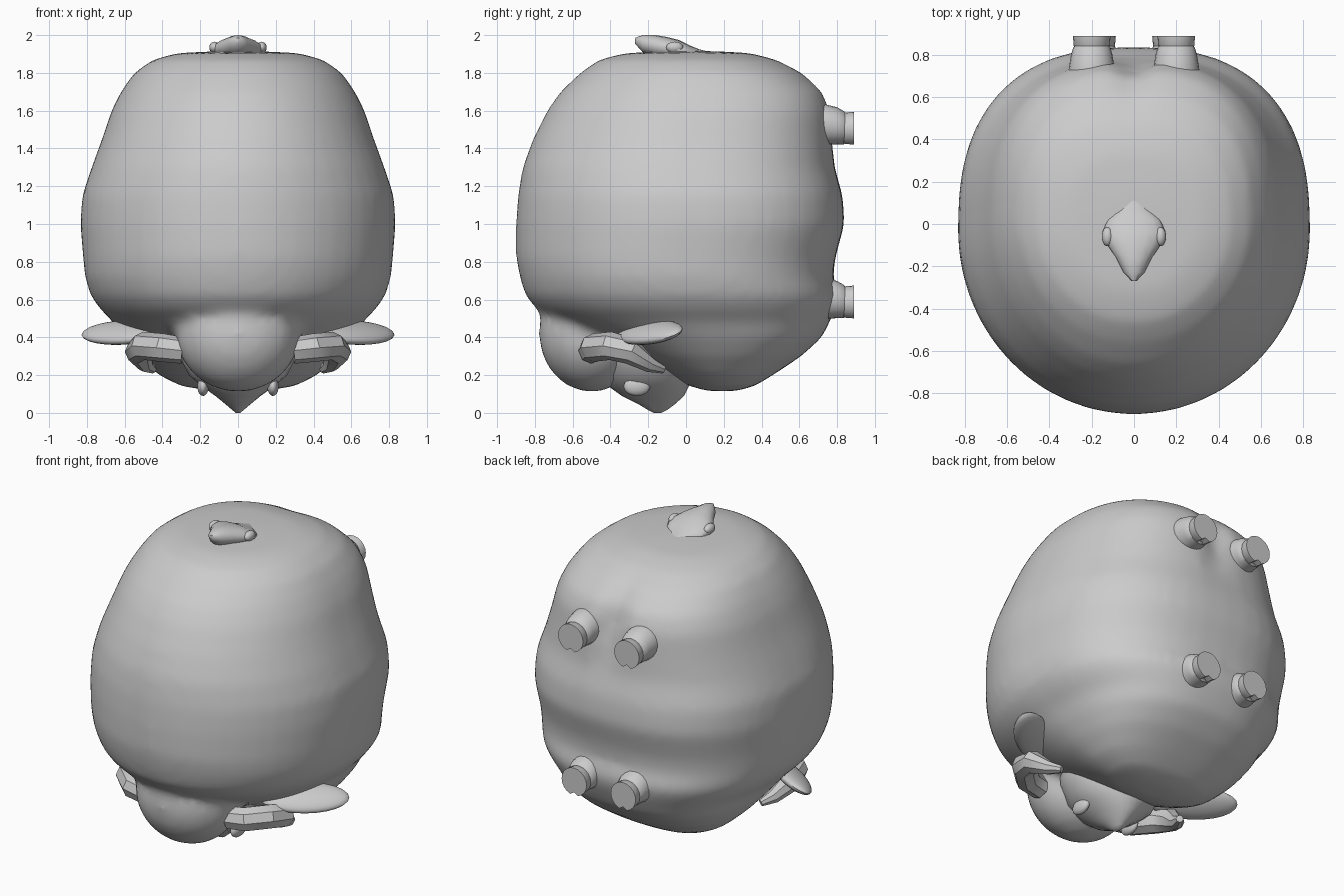
import bpy, bmesh, math
from mathutils import Vector, Matrix

if "Cube" in bpy.data.objects:
    bpy.data.objects.remove(bpy.data.objects["Cube"])


def finish(name, bm, angle=40):
    bmesh.ops.recalc_face_normals(bm, faces=bm.faces)
    me = bpy.data.meshes.new(name)
    bm.to_mesh(me)
    bm.free()
    ob = bpy.data.objects.new(name, me)
    bpy.context.collection.objects.link(ob)
    bpy.ops.object.select_all(action='DESELECT')
    ob.select_set(True)
    bpy.context.view_layer.objects.active = ob
    bpy.ops.object.shade_smooth_by_angle(angle=math.radians(angle))
    return ob


def loft(bm, rings):
    vs = [[bm.verts.new(p) for p in r] for r in rings]
    n = len(vs[0])
    for a, b in zip(vs, vs[1:]):
        for i in range(n):
            bm.faces.new((a[i], a[(i + 1) % n], b[(i + 1) % n], b[i]))
    bm.faces.new(vs[0])
    bm.faces.new(vs[-1])


def ellipsoid(bm, c, r, rot=None):
    m = Matrix.Translation(c) @ (rot or Matrix()) @ Matrix.Diagonal((*r, 1))
    bmesh.ops.create_uvsphere(bm, u_segments=24, v_segments=14, radius=1, matrix=m)


def tube(bm, path, n=10, flat=1.0):
    """Round path of (point, radius)."""
    pts = [Vector(p) for p, r in path]
    rings = []
    for i, (p, r) in enumerate(path):
        d = (pts[min(i + 1, len(pts) - 1)] - pts[max(i - 1, 0)]).normalized()
        u = d.cross(Vector((0, 0, 1))).normalized()
        v = u.cross(d)
        rings.append([pts[i] + u * r * flat * math.cos(2 * math.pi * k / n)
                      + v * r * math.sin(2 * math.pi * k / n) for k in range(n)])
    loft(bm, rings)


# Body: stacked sections (z, half width, y front, y back), rounder at the front
sections = [
    (0.115, 0.12, 0.12, 0.26), (0.14, 0.30, 0.02, 0.36), (0.2, 0.42, -0.10, 0.46),
    (0.3, 0.53, -0.30, 0.61), (0.4, 0.61, -0.50, 0.72), (0.48, 0.66, -0.68, 0.76),
    (0.55, 0.73, -0.79, 0.79), (0.62, 0.78, -0.85, 0.81), (0.72, 0.81, -0.88, 0.78),
    (0.82, 0.82, -0.90, 0.79), (1.0, 0.835, -0.90, 0.84), (1.15, 0.825, -0.89, 0.83),
    (1.3, 0.775, -0.865, 0.79), (1.45, 0.72, -0.81, 0.78), (1.6, 0.67, -0.735, 0.77),
    (1.7, 0.62, -0.665, 0.73), (1.8, 0.55, -0.56, 0.62), (1.87, 0.45, -0.46, 0.48),
    (1.905, 0.32, -0.32, 0.34), (1.915, 0.10, -0.05, 0.15)]
N = 48
rings = []
for z, w, y0, y1 in sections:
    mid = (y0 + y1) / 2
    ring = []
    for k in range(N):
        a = 2 * math.pi * k / N
        c, s = math.cos(a), math.sin(a)
        e = 2 / 2.5 if s > 0 else 1
        x = w * math.copysign(abs(c) ** e, c)
        y = mid + (y1 - y0) / 2 * math.copysign(abs(s) ** e, s)
        if s > 0:  # groove between the hind legs
            y -= 0.06 * math.exp(-(x / 0.06) ** 2 - ((z - 1.6) / 0.18) ** 2)
        ring.append((x, y, z))
    rings.append(ring)
bm = bmesh.new()
loft(bm, rings)
ellipsoid(bm, (0, -0.50, 0.42), (0.33, 0.28, 0.31))   # forehead
body = finish("body", bm)
rm = body.modifiers.new("blend", 'REMESH')
rm.mode = 'VOXEL'
rm.voxel_size = 0.03
rm.use_smooth_shade = True
sm = body.modifiers.new("soften", 'SMOOTH')
sm.factor = 0.5
sm.iterations = 9

# Muzzle: tapers down to a ridge
bm = bmesh.new()
prof = [(0.42, 0.33, -0.48, 0.05), (0.30, 0.31, -0.48, 0.05), (0.2, 0.26, -0.45, 0.03),
        (0.14, 0.19, -0.41, 0.015), (0.09, 0.12, -0.34, -0.01), (0.045, 0.065, -0.25, -0.06),
        (0.015, 0.03, -0.20, -0.10), (0.0, 0.012, -0.17, -0.13)]
loft(bm, [[(w * math.cos(k * math.pi / 12), (a + b) / 2 + (b - a) / 2 * math.sin(k * math.pi / 12), z)
           for k in range(24)] for z, w, a, b in prof])
finish("muzzle", bm, 60)

for s, side in ((1, "right"), (-1, "left")):
    # Eye disc on the muzzle flank
    bm = bmesh.new()
    ellipsoid(bm, (s * 0.185, -0.26, 0.14), (0.03, 0.07, 0.05))
    finish(side + "_eye", bm)

    # Ear: flat leaf sweeping outward and back
    bm = bmesh.new()
    rot = Matrix.Rotation(s * math.radians(36), 4, 'Z') @ Matrix.Rotation(math.radians(28), 4, 'X')
    ellipsoid(bm, (s * 0.61, -0.19, 0.425), (0.26, 0.11, 0.045), rot)
    finish(side + "_ear", bm)

    # Horn: thick faceted base curling back to the tip
    bm = bmesh.new()
    tube(bm, [((s * 0.29, -0.50, 0.33), 0.07), ((s * 0.40, -0.49, 0.345), 0.075),
              ((s * 0.50, -0.40, 0.355), 0.075), ((s * 0.53, -0.29, 0.325), 0.07),
              ((s * 0.49, -0.19, 0.255), 0.042), ((s * 0.45, -0.12, 0.23), 0.022)], 8)
    finish(side + "_horn", bm, 35)

    # Legs with cloven hooves, pointing along +y
    for x, z, part in ((0.2, 1.52, "hind"), (0.175, 0.6, "fore")):
        def disc(y, r, zc, notch=0):
            out = []
            for k in range(20):
                a = 2 * math.pi * k / 20
                q = r * (1 - (notch if k == 15 else 0))
                out.append((s * x + q * math.cos(a), y, zc + q * math.sin(a)))
            return out
        bm = bmesh.new()
        loft(bm, [disc(0.60, 0.12, z), disc(0.74, 0.108, z + 0.005), disc(0.80, 0.098, z),
                  disc(0.835, 0.088, z - 0.01), disc(0.845, 0.078, z - 0.01)])
        finish(side + "_" + part + "_leg", bm)
        bm = bmesh.new()
        loft(bm, [disc(0.83, 0.078, z - 0.015, .2), disc(0.842, 0.085, z - 0.015, .25),
                  disc(0.89, 0.089, z - 0.015, .25)])
        finish(side + "_" + part + "_hoof", bm)

# Tail: arrow-shaped tuft lying on the rump (y, half width, z bottom, z top)
bm = bmesh.new()
tuft = [(-0.27, 0.012, 1.955, 1.985), (-0.23, 0.05, 1.91, 2.0), (-0.16, 0.085, 1.88, 2.0),
        (-0.10, 0.125, 1.87, 1.99), (-0.04, 0.15, 1.87, 1.975), (0.02, 0.125, 1.87, 1.945),
        (0.07, 0.07, 1.87, 1.925), (0.11, 0.04, 1.87, 1.915), (0.145, 0.02, 1.88, 1.905)]
loft(bm, [[(w * math.cos(k * math.pi / 8), y, (a + b) / 2 + (b - a) / 2 * math.sin(k * math.pi / 8))
           for k in range(16)] for y, w, a, b in tuft])
for s in (1, -1):
    ellipsoid(bm, (s * 0.125, -0.06, 1.935), (0.027, 0.045, 0.03))
finish("tail", bm, 60)
